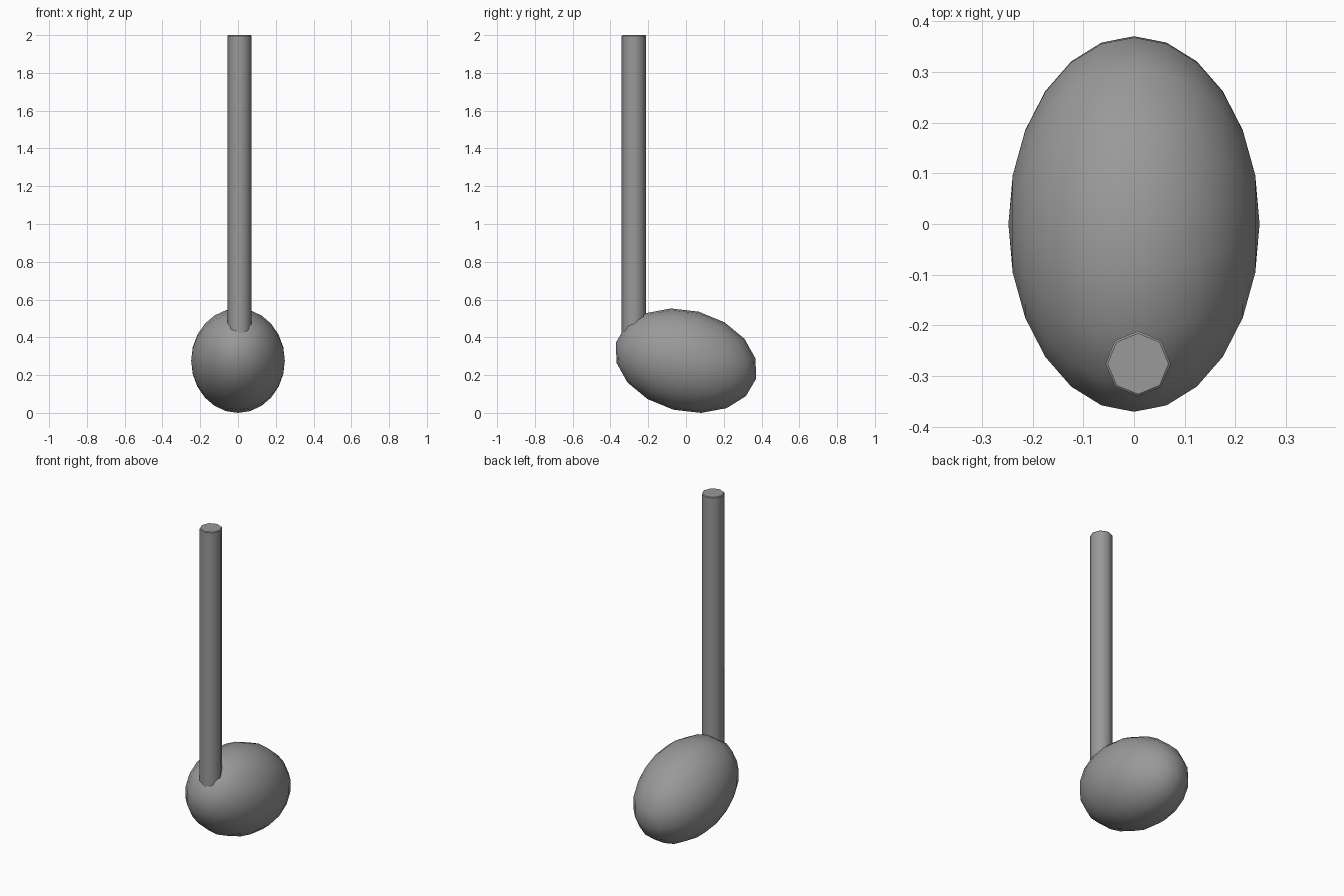
import bpy, math

if "Cube" in bpy.data.objects:
    bpy.data.objects.remove(bpy.data.objects["Cube"])

# Dark grey shared by both parts
grey = bpy.data.materials.new("dark_grey")
grey.diffuse_color = (0.32, 0.32, 0.32, 1)
grey.use_nodes = True
grey.node_tree.nodes["Principled BSDF"].inputs["Base Color"].default_value = grey.diffuse_color

# Tilted oval note head, a ball with its poles at the sides
bpy.ops.mesh.primitive_uv_sphere_add(segments=16, ring_count=12, radius=1,
                                     rotation=(0, math.radians(90), 0))
head = bpy.context.object
head.name = "note_head"
bpy.ops.object.transform_apply(location=False, rotation=True, scale=False)
head.scale = (0.248, 0.383, 0.268)
head.rotation_euler = (math.radians(-14.5), 0, 0)
bpy.ops.object.transform_apply(location=False, rotation=True, scale=True)
bpy.ops.object.shade_smooth()
head.location.z = -min(v.co.z for v in head.data.vertices)
head.data.materials.append(grey)

# Upright octagonal stem with a tiny softened rim, its foot buried in the head
bottom, top = 0.32, 2.0
bpy.ops.mesh.primitive_cylinder_add(vertices=8, radius=0.0645, depth=top - bottom,
                                    location=(0.008, -0.276, (top + bottom) / 2))
stem = bpy.context.object
stem.name = "note_stem"
bpy.ops.object.shade_smooth_by_angle(angle=math.radians(50))
bevel = stem.modifiers.new("rim", 'BEVEL')
bevel.width = 0.004
bevel.segments = 1
bevel.limit_method = 'ANGLE'
bevel.angle_limit = math.radians(60)
stem.data.materials.append(grey)
